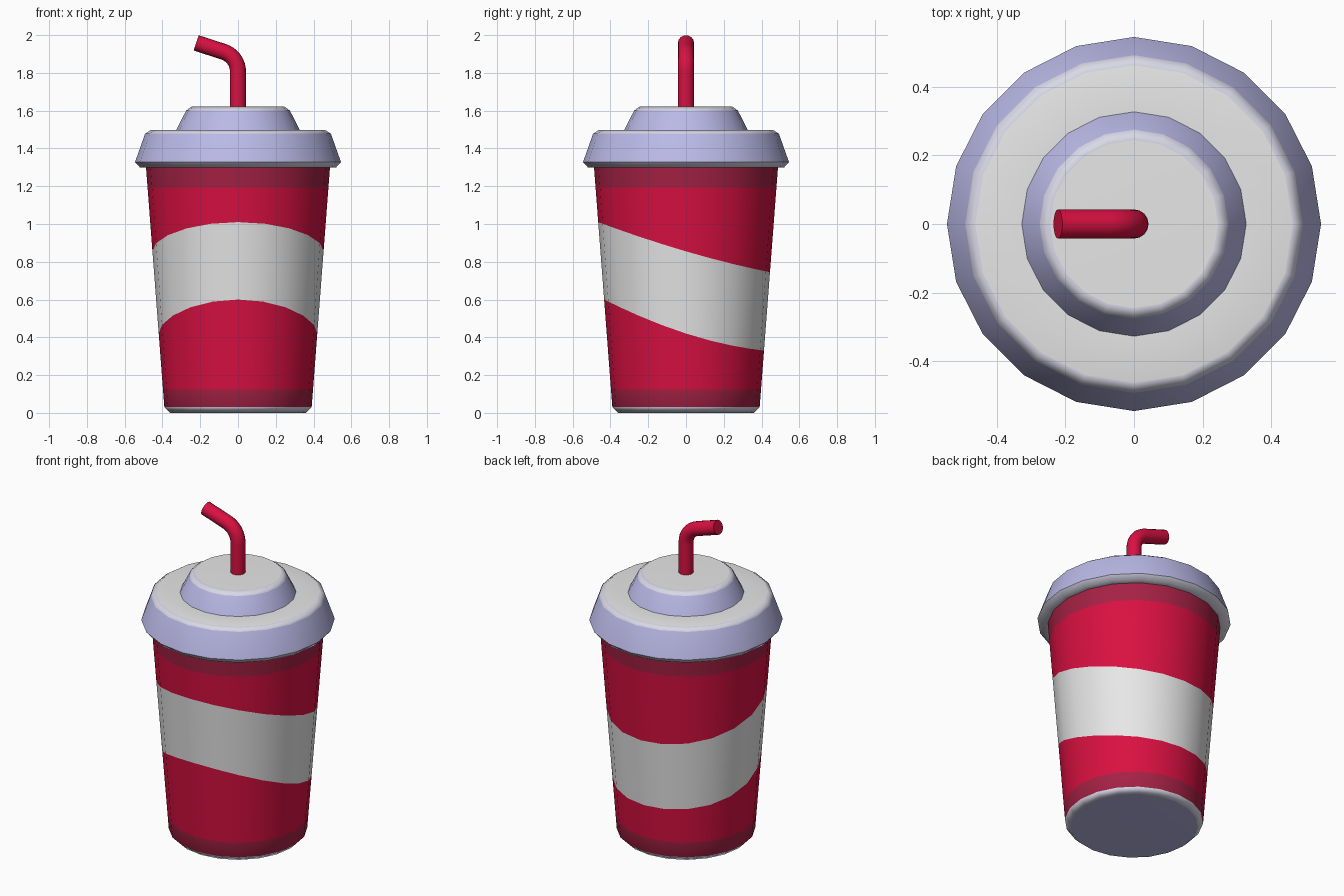
import bpy, bmesh, math

if "Cube" in bpy.data.objects:
    bpy.data.objects.remove(bpy.data.objects["Cube"])

SIDES = 20


def srgb(r, g, b):
    f = lambda c: c / 12.92 if c <= 0.04045 else ((c + 0.055) / 1.055) ** 2.4
    return (f(r / 255), f(g / 255), f(b / 255), 1)


def material(name, *rgb):
    m = bpy.data.materials.new(name)
    m.diffuse_color = srgb(*rgb)
    m.use_nodes = True
    m.node_tree.nodes["Principled BSDF"].inputs["Base Color"].default_value = m.diffuse_color
    return m


red = material("red", 217, 16, 65)
dark_red = material("dark red", 165, 33, 68)
white = material("white", 232, 232, 232)
lavender = material("lavender", 194, 192, 240)
pale = material("pale lavender", 220, 219, 234)


def skin(name, rings, mats, start=None, end=None):
    """Join closed rings of points; mats colours each band, start/end the caps."""
    bm = bmesh.new()
    rows = [[bm.verts.new(p) for p in ring] for ring in rings]
    palette = list(dict.fromkeys([m for m in mats + [start, end] if m]))
    n = len(rows[0])
    for a, b, mat in zip(rows, rows[1:], mats):
        for i in range(n):
            j = (i + 1) % n
            bm.faces.new((a[i], a[j], b[j], b[i])).material_index = palette.index(mat)
    for row, mat in ((rows[0], start), (rows[-1], end)):
        if mat:
            bm.faces.new(row).material_index = palette.index(mat)
    bmesh.ops.recalc_face_normals(bm, faces=bm.faces[:])
    me = bpy.data.meshes.new(name)
    bm.to_mesh(me)
    bm.free()
    for m in palette:
        me.materials.append(m)
    ob = bpy.data.objects.new(name, me)
    bpy.context.collection.objects.link(ob)
    bpy.ops.object.select_all(action='DESELECT')
    ob.select_set(True)
    bpy.context.view_layer.objects.active = ob
    bpy.ops.object.shade_smooth_by_angle(angle=math.radians(60))
    wn = ob.modifiers.new("even_shading", 'WEIGHTED_NORMAL')
    wn.keep_sharp = True
    return ob


def ring(radius, height):
    """Ring of points; radius is a function of height, height a function of y direction."""
    pts = []
    for i in range(SIDES):
        t = 2 * math.pi * i / SIDES
        z = height(math.sin(t)) if callable(height) else height
        r = radius(z) if callable(radius) else radius
        pts.append((r * math.cos(t), r * math.sin(t), z))
    return pts


# Cup: tapered wall with dark bands and a slanted white stripe
wall = lambda z: 0.39 + (z - 0.03) * (0.487 - 0.39) / 1.27
stripe_low = lambda c: 0.42 - 0.135 * c + 0.045 * c * c
stripe_high = lambda c: 0.855 - 0.1325 * c + 0.0225 * c * c
heights = [0.03, 0.124, stripe_low, stripe_high, 1.193, 1.31]
skin("cup", [ring(0.36, 0)] + [ring(wall, h) for h in heights],
     [pale, dark_red, red, white, red, dark_red], start=lavender)

# Lid: rim, flat shoulder and raised centre
lid = [(0.48, 1.30), (0.52, 1.30), (0.545, 1.328), (0.492, 1.478), (0.463, 1.497),
       (0.327, 1.497), (0.275, 1.60), (0.245, 1.622)]
skin("lid", [ring(r, z) for r, z in lid],
     [pale, pale, lavender, pale, white, lavender, pale], end=white)

# Straw: upright, bent to the left
R, BEND, TUBE = 0.11, math.radians(72), 0.0425
path = [(0, 1.60, 0)]
for k in range(9):
    a = BEND * k / 8
    path.append((-R + R * math.cos(a), 1.807 + R * math.sin(a), a))
x, z, a = path[-1]
path.append((x - 0.153 * math.sin(a), z + 0.153 * math.cos(a), a))
tube = []
for x, z, a in path:
    angles = [2 * math.pi * i / 16 for i in range(16)]
    tube.append([(x + TUBE * math.cos(t) * math.cos(a), TUBE * math.sin(t),
                  z + TUBE * math.cos(t) * math.sin(a)) for t in angles])
skin("straw", tube, [red] * (len(tube) - 1), start=red, end=red)
